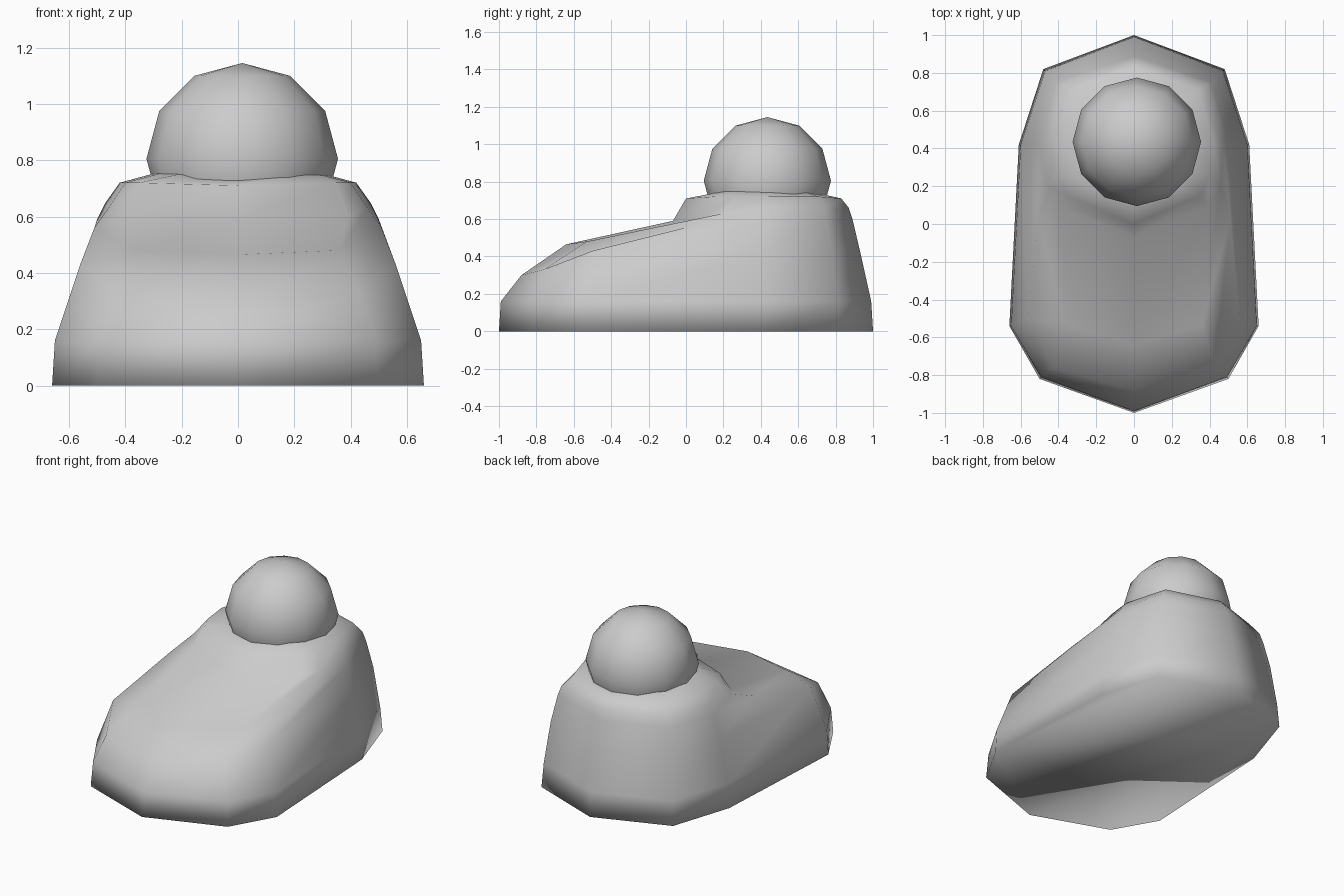
import bpy, bmesh

if "Cube" in bpy.data.objects:
    bpy.data.objects.remove(bpy.data.objects["Cube"])

# Half cross-section rings of the slipper, toe to heel, from sole up to ankle opening
RINGS = [
    [(0, -1, 0), (.50, -.82, 0), (.66, -.54, 0), (.61, .42, 0), (.48, .82, 0), (0, 1, 0)],
    [(0, -.99, .16), (.49, -.81, .16), (.65, -.54, .16), (.60, .42, .16), (.47, .81, .16), (0, .99, .16)],
    [(0, -.88, .30), (.43, -.76, .33), (.56, -.50, .43), (.54, .42, .43), (.44, .78, .43), (0, .93, .43)],
    [(0, -.64, .465), (.36, -.53, .48), (.51, .02, .56), (.50, .42, .59), (.41, .75, .60), (0, .89, .60)],
    [(0, -.07, .59), (.39, .09, .60), (.46, .20, .63), (.47, .42, .65), (.39, .74, .66), (0, .87, .66)],
    [(0, 0, .71), (.35, .15, .72), (.40, .26, .72), (.42, .43, .72), (.34, .71, .72), (0, .83, .71)],
    [(0, .13, .73), (.21, .21, .75), (.27, .30, .755), (.29, .45, .755), (.23, .63, .745), (0, .74, .73)],
]


def finish(bm, name):
    for f in bm.faces:
        f.smooth = True
    mesh = bpy.data.meshes.new(name)
    bm.to_mesh(mesh)
    bm.free()
    obj = bpy.data.objects.new(name, mesh)
    bpy.context.collection.objects.link(obj)
    return obj


# Slipper body: mirrored rings bridged with quads, closed by a flat sole
bm = bmesh.new()
loops = []
for half in RINGS:
    full = half + [(-x, y, z) for x, y, z in half[-2:0:-1]]
    loops.append([bm.verts.new(p) for p in full])
n = len(loops[0])
for low, high in zip(loops, loops[1:]):
    for i in range(n):
        j = (i + 1) % n
        bm.faces.new((low[i], low[j], high[j], high[i]))
bm.faces.new(loops[0][::-1])
bmesh.ops.recalc_face_normals(bm, faces=bm.faces)
finish(bm, "slipper_body")

# Ball seated in the ankle opening
bm = bmesh.new()
bmesh.ops.create_uvsphere(bm, u_segments=12, v_segments=6, radius=.34)
ball = finish(bm, "ball")
ball.location = (.015, .435, .805)
